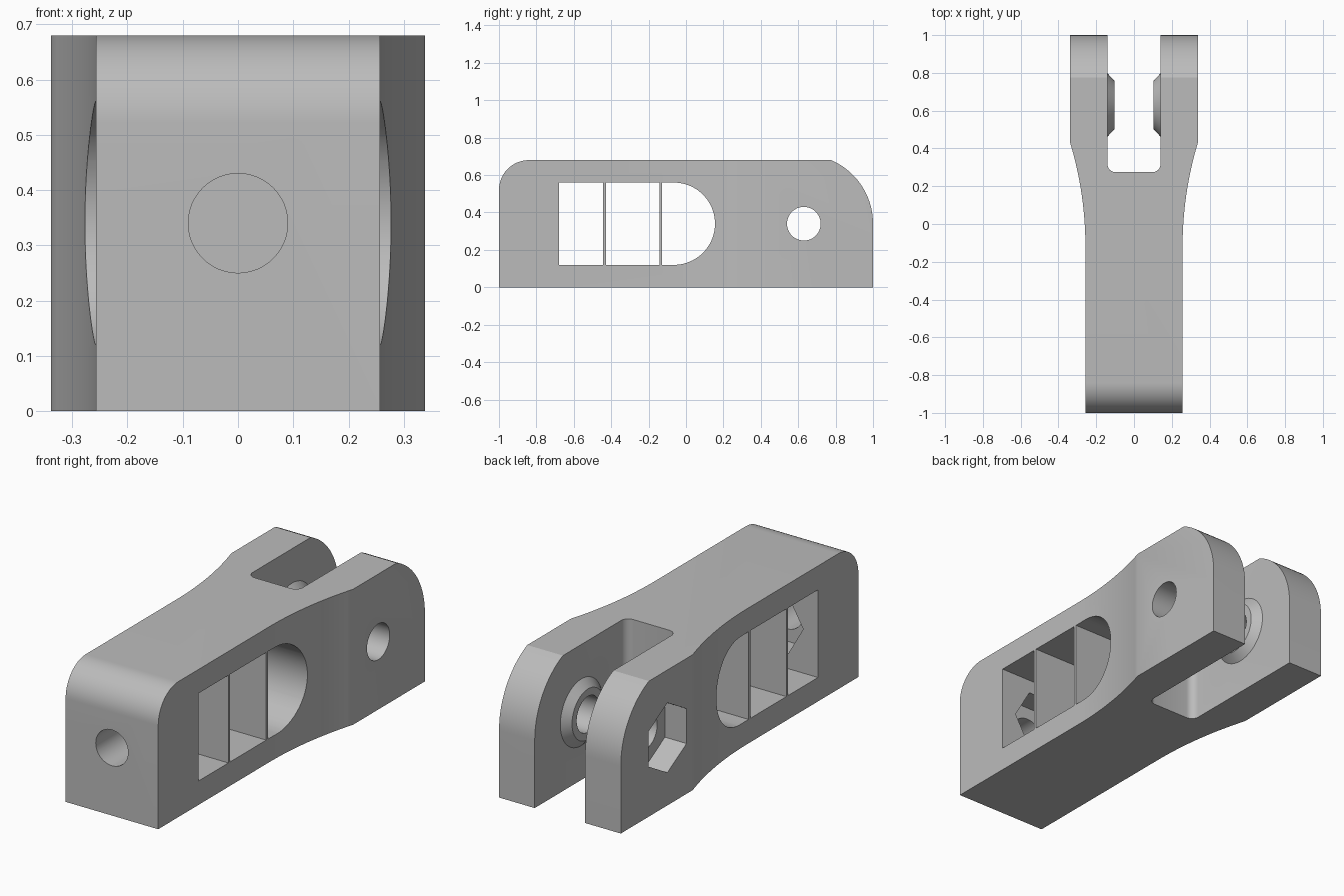
import bpy
import bmesh
from math import sin, cos, pi, radians, sqrt, asin, acos

# Remove the default cube
cube = bpy.data.objects.get("Cube")
if cube:
    bpy.data.objects.remove(cube)

grey = bpy.data.materials.new("plain grey")
grey.use_nodes = True
COLOUR = (0.5, 0.5, 0.5, 1)
grey.diffuse_color = COLOUR
grey.node_tree.nodes["Principled BSDF"].inputs["Base Color"].default_value = COLOUR

# Main dimensions
HEIGHT = 0.68
NARROW, WIDE = 0.257, 0.338
PIN_Y, PIN_Z = 0.63, 0.34
SLOT = 0.14
HOLE = 0.09
NUT = 0.175


def arc(cx, cy, r, start, end, n):
    """Points along an arc, angles in radians."""
    steps = [start + (end - start) * i / n for i in range(n + 1)]
    return [(cx + r * cos(t), cy + r * sin(t)) for t in steps]


def ring(cx, cy, r, n, turn=0.0):
    return arc(cx, cy, r, turn, turn + 2 * pi, n)[:-1]


def loft(name, axis, bottom, low, top, high):
    """Solid between two matching outlines lying across the given axis."""
    place = {"X": lambda a, b, c: (c, a, b),
             "Y": lambda a, b, c: (a, c, b),
             "Z": lambda a, b, c: (a, b, c)}[axis]
    bm = bmesh.new()
    v0 = [bm.verts.new(place(a, b, low)) for a, b in bottom]
    v1 = [bm.verts.new(place(a, b, high)) for a, b in top]
    bm.faces.new(v0)
    bm.faces.new(v1)
    for i in range(len(v0)):
        j = (i + 1) % len(v0)
        bm.faces.new((v0[i], v0[j], v1[j], v1[i]))
    bmesh.ops.recalc_face_normals(bm, faces=bm.faces)
    mesh = bpy.data.meshes.new(name)
    bm.to_mesh(mesh)
    bm.free()
    mesh.materials.append(grey)
    obj = bpy.data.objects.new(name, mesh)
    bpy.context.collection.objects.link(obj)
    return obj


def prism(name, axis, outline, low, high):
    return loft(name, axis, outline, low, outline, high)


def combine(target, tool, operation="DIFFERENCE"):
    """Apply a boolean and discard the tool."""
    mod = target.modifiers.new(tool.name, "BOOLEAN")
    mod.operation = operation
    mod.solver = "EXACT"
    mod.object = tool
    bpy.context.view_layer.objects.active = target
    bpy.ops.object.modifier_apply(modifier=mod.name)
    bpy.data.objects.remove(tool)


# Body: plan outline with flared cheeks
flare_start, flare_end = -0.12, 0.43
rise, run = WIDE - NARROW, flare_end - flare_start
flare_r = (run ** 2 + rise ** 2) / (2 * rise)
flare = arc(NARROW + flare_r, flare_start, flare_r, pi, pi - asin(run / flare_r), 16)
side = [(NARROW, -1)] + flare + [(WIDE, 1)]
plan = side + [(-x, y) for x, y in reversed(side)]
body = prism("link_body", "Z", plan, 0, HEIGHT)

# Body: side outline with rounded nose and tail
nose_r, tail_r = 0.16, 0.37
tail_start = asin((HEIGHT - PIN_Z) / tail_r)
profile = [(-1, 0), (1, 0)]
profile += arc(PIN_Y, PIN_Z, tail_r, 0, tail_start, 20)
profile += arc(-1 + nose_r, HEIGHT - nose_r, nose_r, pi / 2, pi, 16)
combine(body, prism("side_shape", "X", profile, -0.5, 0.5), "INTERSECT")

# Fork slot with rounded inner corners
slot_y, slot_r = 0.275, 0.04
slot = [(SLOT, 1.2), (-SLOT, 1.2)]
slot += arc(-SLOT + slot_r, slot_y + slot_r, slot_r, pi, 1.5 * pi, 6)
slot += arc(SLOT - slot_r, slot_y + slot_r, slot_r, 1.5 * pi, 2 * pi, 6)
combine(body, prism("slot_cutter", "Z", slot, -0.2, 0.9))

# Side window bays, leaving two thin webs between them
z0, z1 = 0.12, 0.56
end_r = (z1 - z0) / 2
bays = [[(a, z0), (b, z0), (b, z1), (a, z1)] for a, b in ((-0.68, -0.443), (-0.429, -0.143))]
bays.append([(-0.129, z1), (-0.129, z0)] + arc(0.155 - end_r, PIN_Z, end_r, -pi / 2, pi / 2, 40))
for bay in bays:
    combine(body, prism("bay_cutter", "X", bay, -0.5, 0.5))

# Tapered bosses on the inner fork faces
for s in (-1, 1):
    boss = loft("boss", "X", ring(PIN_Y, PIN_Z, 0.178, 48), s * (SLOT + 0.01),
                ring(PIN_Y, PIN_Z, 0.127, 48), s * 0.103)
    combine(body, boss, "UNION")

# Pin hole through the fork, with a hexagonal nut pocket on the right cheek
combine(body, prism("pin_cutter", "X", ring(PIN_Y, PIN_Z, HOLE, 48), -0.6, 0.6))
combine(body, prism("pin_nut_cutter", "X", ring(PIN_Y, PIN_Z, NUT, 6, pi / 2), -0.6, -WIDE + 0.12))

# Front bolt hole, with a nut pocket opening into the first bay
combine(body, prism("bolt_cutter", "Y", ring(0, PIN_Z, HOLE, 48), -1.2, -0.6))
combine(body, prism("bolt_nut_cutter", "Y", ring(0, PIN_Z, NUT, 6), -0.8, -0.6))

# Smooth the curves, keep the edges crisp
bpy.ops.object.select_all(action="DESELECT")
body.select_set(True)
bpy.context.view_layer.objects.active = body
bpy.ops.object.shade_smooth_by_angle(angle=radians(20))
